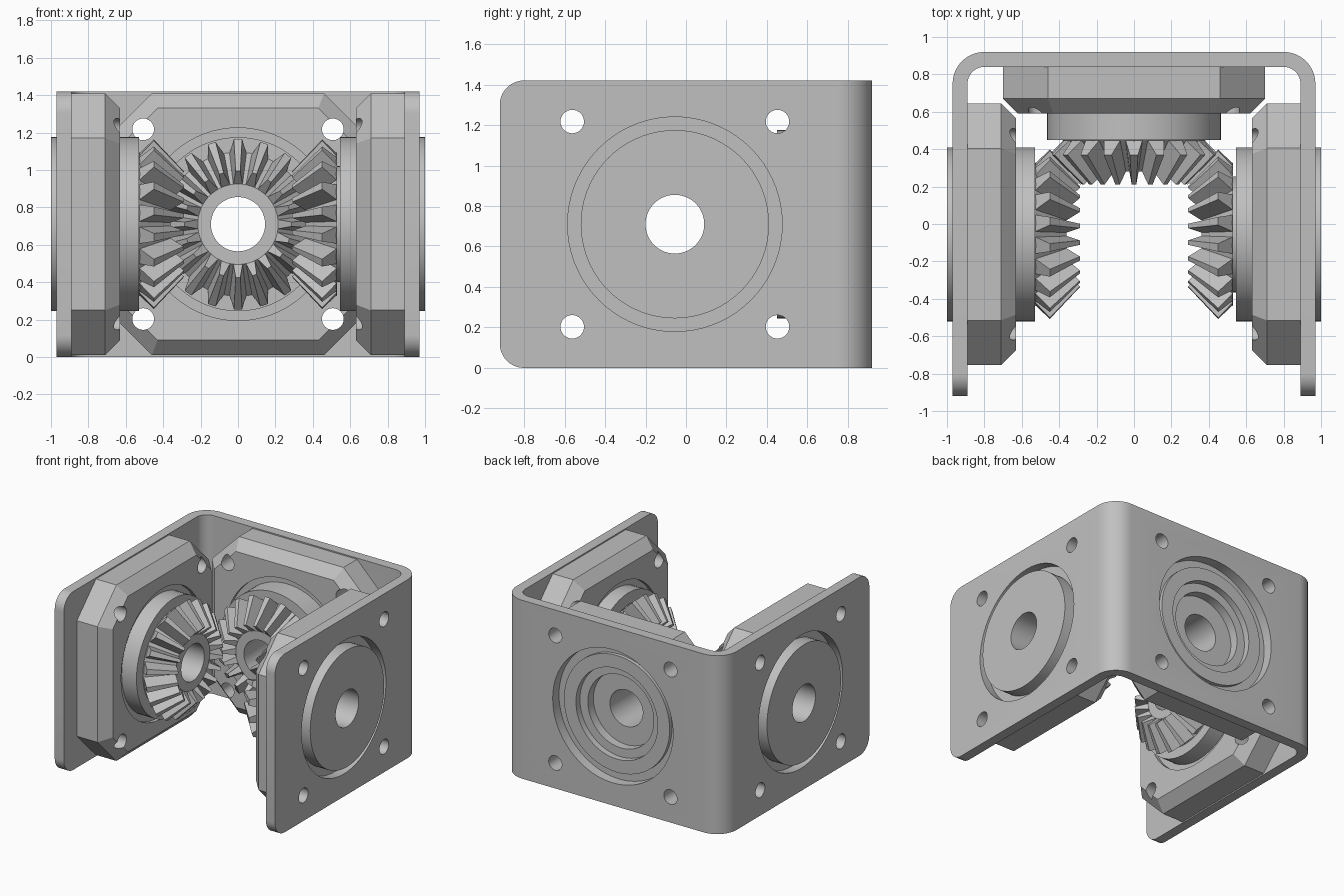
import bpy, bmesh, math
from mathutils import Vector, Matrix

if "Cube" in bpy.data.objects:
    bpy.data.objects.remove(bpy.data.objects["Cube"], do_unlink=True)

metal = bpy.data.materials.new("grey metal")
metal.use_nodes = True
GREY = (0.53, 0.53, 0.53, 1)
metal.diffuse_color = GREY
metal.node_tree.nodes["Principled BSDF"].inputs["Base Color"].default_value = GREY

MID = 0.71        # height of all shafts
BORE = 0.145
BOLT = 0.507      # bolt offset from the shaft
TEETH = 20


def make(name, bm, frame=Matrix()):
    bmesh.ops.transform(bm, matrix=frame, verts=bm.verts)
    bmesh.ops.recalc_face_normals(bm, faces=bm.faces)
    mesh = bpy.data.meshes.new(name)
    bm.to_mesh(mesh)
    bm.free()
    mesh.materials.append(metal)
    ob = bpy.data.objects.new(name, mesh)
    bpy.context.collection.objects.link(ob)
    return ob


def station(origin, outward):
    """Frame whose z runs outward along a shaft and whose y is up."""
    z, y = Vector(outward), Vector((0, 0, 1))
    m = Matrix((y.cross(z), y, z)).transposed().to_4x4()
    return Matrix.Translation(origin) @ m


def lathe(profile, steps=72):
    """Closed (radius, height) loop turned around z."""
    bm = bmesh.new()
    rings = []
    for i in range(steps):
        a = math.tau * i / steps
        rings.append([bm.verts.new((r * math.cos(a), r * math.sin(a), z)) for r, z in profile])
    n = len(profile)
    for i in range(steps):
        a, b = rings[i], rings[(i + 1) % steps]
        for j in range(n):
            k = (j + 1) % n
            bm.faces.new((a[j], b[j], b[k], a[k]))
    return bm


def cutter(frame, radius, z0, z1, spots=((0, 0),), steps=72):
    bm = bmesh.new()
    for x, y in spots:
        bmesh.ops.create_cone(bm, cap_ends=True, segments=steps, radius1=radius, radius2=radius,
                              depth=z1 - z0, matrix=Matrix.Translation((x, y, (z0 + z1) / 2)))
    ob = make("cutter", bm, frame)
    ob.hide_render = True
    return ob


def cut(ob, cutters):
    for c in cutters:
        mod = ob.modifiers.new("cut", 'BOOLEAN')
        mod.operation, mod.solver, mod.object = 'DIFFERENCE', 'EXACT', c
    bpy.context.view_layer.update()
    mesh = bpy.data.meshes.new_from_object(ob.evaluated_get(bpy.context.evaluated_depsgraph_get()))
    ob.modifiers.clear()
    ob.data = mesh
    for c in cutters:
        bpy.data.objects.remove(c, do_unlink=True)


def smooth(ob):
    bpy.ops.object.select_all(action='DESELECT')
    bpy.context.view_layer.objects.active = ob
    ob.select_set(True)
    bpy.ops.object.shade_smooth_by_angle(angle=math.radians(25))


def bolt_holes(frame, z0, z1):
    spots = [(x, y) for x in (-BOLT, BOLT) for y in (-BOLT, BOLT)]
    return cutter(frame, 0.058, z0, z1, spots, 32)


def flange(name, frame, front, back):
    """Bearing block: square with clipped corners and a chamfered front."""
    bm = bmesh.new()
    rings = []
    for z, half, clip in ((back, 0.70, 0.46), (front + 0.08, 0.70, 0.46), (front, 0.62, 0.43)):
        ring = []
        for q in range(4):
            turn = Matrix.Rotation(q * math.pi / 2, 3, 'Z')
            ring += [bm.verts.new(turn @ Vector((half, s * clip, z))) for s in (-1, 1)]
        rings.append(ring)
    for a, b in zip(rings, rings[1:]):
        for i in range(8):
            k = (i + 1) % 8
            bm.faces.new((a[i], a[k], b[k], b[i]))
    bm.faces.new(rings[0])
    bm.faces.new(rings[-1])
    ob = make(name, bm, frame)
    cut(ob, [cutter(frame, 0.515, front - 0.1, front + 0.03),
             cutter(frame, 0.42, front - 0.1, back + 0.1),
             bolt_holes(frame, front - 0.1, back + 0.1)])
    smooth(ob)


def gear(name, frame, phase):
    """Bevel gear with tapering straight teeth."""
    bm = lathe([(BORE, 0.36), (0.215, 0.36), (0.385, 0.53), (BORE, 0.53)])
    # (outer end, tip) -> radius, height, half width
    corners = {(False, True): (0.285, 0.29, 0.012), (False, False): (0.208, 0.367, 0.026),
               (True, True): (0.455, 0.45, 0.022), (True, False): (0.375, 0.53, 0.046)}
    for i in range(TEETH):
        turn = Matrix.Rotation(math.tau * (i + phase) / TEETH, 3, 'Z')
        for v in bmesh.ops.create_cube(bm, size=2)["verts"]:
            r, z, w = corners[(v.co.x > 0, v.co.z > 0)]
            v.co = turn @ Vector((r, math.copysign(w, v.co.y), z))
    smooth(make(name, bm, frame))


# Stations: shaft frames for the two sides and the back
left = station((0, -0.055, MID), (1, 0, 0))
right = station((0, -0.055, MID), (-1, 0, 0))
rear = station((0, -0.08, MID), (0, 1, 0))

# Bent sheet bracket
bm = bmesh.new()
plan = [(-0.97, -0.92), (-0.89, -0.92), (-0.89, 0.84), (0.89, 0.84),
        (0.89, -0.92), (0.97, -0.92), (0.97, 0.92), (-0.97, 0.92)]
base = bm.faces.new([bm.verts.new((x, y, 0)) for x, y in plan])
top = bmesh.ops.extrude_face_region(bm, geom=[base])["geom"]
bmesh.ops.translate(bm, vec=(0, 0, 1.42), verts=[g for g in top if isinstance(g, bmesh.types.BMVert)])


def round_edges(test, radius):
    edges = [e for e in bm.edges if test(e.verts[0].co, e.verts[1].co)]
    bmesh.ops.bevel(bm, geom=edges, offset=radius, segments=10, profile=0.5, affect='EDGES')


def upright(a, b):
    return abs(a.z - b.z) > 1


round_edges(lambda a, b: upright(a, b) and a.y > 0.9, 0.17)
round_edges(lambda a, b: upright(a, b) and 0.8 < a.y < 0.845 and abs(abs(a.x) - 0.89) < 0.001, 0.09)
round_edges(lambda a, b: a.y < -0.9 and b.y < -0.9 and abs(a.x - b.x) > 0.05, 0.12)
bracket = make("bracket", bm)
cuts = []
for frame in (left, right, rear):
    cuts += [cutter(frame, 0.53, 0.8, 1.1), bolt_holes(frame, 0.8, 1.1)]
cut(bracket, cuts)
smooth(bracket)

# Bearing blocks
flange("left_flange", left, 0.63, 0.895)
flange("right_flange", right, 0.63, 0.895)
flange("rear_flange", rear, 0.67, 0.92)

# Hubs
smooth(make("left_hub", lathe([(BORE, 0.52), (0.31, 0.52), (0.31, 0.545), (0.465, 0.545),
                               (0.465, 1.0), (BORE, 1.0)]), left))
smooth(make("right_hub", lathe([(BORE, 0.53), (0.465, 0.53), (0.465, 1.0), (BORE, 1.0)]), right))
smooth(make("rear_hub", lathe([(BORE, 0.53), (0.465, 0.53), (0.465, 0.95), (0.36, 0.95),
                               (0.36, 0.90), (0.29, 0.90), (0.29, 0.83), (BORE, 0.83)]), rear))

# Meshing bevel gears, the side ones turned by half a tooth
gear("left_gear", left, 0.5)
gear("right_gear", right, 0.5)
gear("rear_gear", rear, 0)
